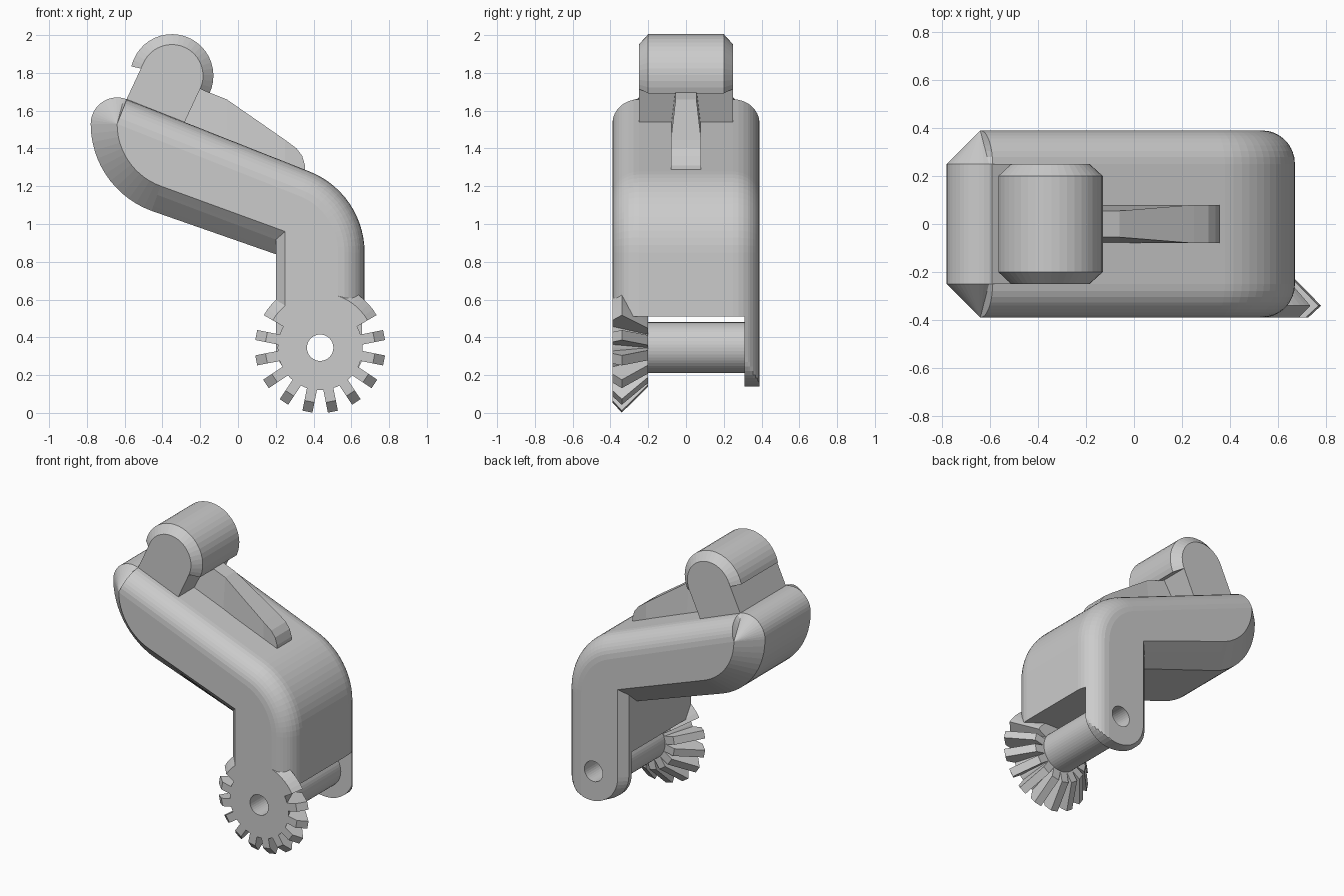
import bpy, bmesh, math
from math import sin, cos, radians, sqrt

if "Cube" in bpy.data.objects:
    bpy.data.objects.remove(bpy.data.objects["Cube"])

steel = bpy.data.materials.new("steel_grey")
steel.diffuse_color = (0.6, 0.6, 0.6, 1)
steel.use_nodes = True
steel.node_tree.nodes["Principled BSDF"].inputs["Base Color"].default_value = steel.diffuse_color


def loft(name, rings, closed=False):
    """Skin equal-length rings of 3D points, capping both ends."""
    bm = bmesh.new()
    vs = [[bm.verts.new(p) for p in r] for r in rings]
    n = len(vs[0])
    for a, b in zip(vs, vs[1:]):
        for i in range(n):
            j = (i + 1) % n
            bm.faces.new((a[i], a[j], b[j], b[i]))
    bm.faces.new(vs[0])
    bm.faces.new(vs[-1][::-1])
    bmesh.ops.remove_doubles(bm, verts=bm.verts, dist=1e-5)
    bmesh.ops.dissolve_degenerate(bm, edges=bm.edges, dist=1e-5)
    bmesh.ops.recalc_face_normals(bm, faces=bm.faces)
    me = bpy.data.meshes.new(name)
    bm.to_mesh(me)
    bm.free()
    me.materials.append(steel)
    ob = bpy.data.objects.new(name, me)
    bpy.context.collection.objects.link(ob)
    return ob


def arc(cx, cz, r, a0, a1, n):
    angs = [radians(a0 + (a1 - a0) * i / n) for i in range(n + 1)]
    return [(cx + r * cos(a), cz + r * sin(a)) for a in angs]


def ring(pts, y):
    return [(x, y, z) for x, z in pts]


E, HALF = 0.14, 0.39          # edge size and half width


def fillet(s):
    return E * (1 - sqrt(max(0, 1 - s * s)))


def leg_chamfer(s):
    return max(0, E * s - 0.09)


# Main lever body: rounded on the back and top, chamfered on nose and underside
def body_profile(s):
    f, c = fillet(s), E * s
    k = leg_chamfer(s)
    p = [(0.67 - f, 0.51)]
    p += arc(0.21, 0.85, 0.46 - f, 0, 68.5, 14)
    p += arc(-0.64, 1.53, E - f, 68.5, 68.5, 1)[:1]
    p += arc(-0.64, 1.53, E - c, 75, 180, 12)
    p += arc(-0.29, 1.53, 0.49 - c, 186, 250, 12)
    p += [(0.2 + k, 0.84 + 0.86 * c), (0.2 + k, 0.51)]
    return p


steps = [0, 0.2, 0.38, 0.55, 0.643, 0.75, 0.85, 0.92, 0.97, 1]
side = [(0.25 + E * s, s) for s in steps]
slices = [(-y, s) for y, s in reversed(side)] + side
loft("lever_body", [ring(body_profile(s), y) for y, s in slices])

# Rear pivot arm below the body
CX, CZ = 0.435, 0.345


def arm_profile(s):
    right, left = 0.67 - fillet(s), 0.2 + leg_chamfer(s)
    pts = [(0.67, 0.51)] + arc(0.46, 0.35, 0.21, 0, -180, 24) + [(0.25, 0.51)]
    out = []
    for x, z in pts:
        if x < 0.46:
            x = 0.46 - (0.46 - x) * (0.46 - left) / 0.21
        out.append((min(x, right), z))
    return out


arm_slices = [(0.31, (0.31 - 0.25) / E)] + [q for q in side if q[0] > 0.32]
arm = loft("rear_pivot_arm", [ring(arm_profile(s), y) for y, s in arm_slices])


# Pivot shaft and gear core
def turned(name, profile, n=48):
    return loft(name, [ring(arc(CX, CZ, r, 0, 360 - 360 / n, n - 1), y) for y, r in profile])


shaft = turned("pivot_shaft", [(-0.22, 0.135), (0.32, 0.135)])
core = turned("gear_core", [(-0.39, 0.225), (-0.2, 0.14)])

# Bore through the pivot
cutter = turned("bore_cutter", [(-0.6, 0.07), (0.6, 0.07)], 32)
cutter.hide_render = True
cutter.hide_viewport = True
for ob in (arm, shaft, core):
    m = ob.modifiers.new("bore", 'BOOLEAN')
    m.operation = 'DIFFERENCE'
    m.object = cutter
    m.solver = 'EXACT'

# Gear teeth, cross-section given as depth and radius
TOOTH = [(-0.39, 0.15), (-0.39, 0.29), (-0.34, 0.345), (-0.2, 0.205), (-0.2, 0.1)]
for i in range(10):
    a = radians(11.25 - 22.5 * i)
    rings = []
    for w in (-0.027, 0.027):
        rings.append([(CX + r * cos(a) - w * sin(a), y, CZ + r * sin(a) + w * cos(a))
                      for y, r in TOOTH])
    loft("gear_tooth_%d" % (i + 1), rings)

# Solid gear rim joining the body
loft("gear_rim", [[(CX + r * cos(radians(a)), y, CZ + r * sin(radians(a))) for y, r in TOOTH]
                  for a in range(30, 151, 6)])

# Upper knob: chamfered half drum on a leaning neck
KX, KZ, KR = -0.35, 1.785, 0.165
ux, uz = cos(radians(65)), sin(radians(65))
neck = arc(KX, KZ, KR, -25, 155, 20)
neck += [(x - 0.33 * ux, z - 0.33 * uz) for x, z in (neck[-1], neck[0])]
loft("knob_neck", [ring(neck, -0.25), ring(neck, 0.25)])


def drum(r):
    return arc(KX, KZ, r, -25, 167, 22) + [(KX, KZ)]


loft("knob_drum", [ring(drum(r), y) for y, r in
                   ((-0.25, KR), (-0.2, 0.22), (0.2, 0.22), (0.25, KR))])

# Tapered fin behind the knob: x, top height, top half width
FIN = [(-0.3, 1.755, 0.055), (-0.21, 1.72, 0.055), (-0.06, 1.66, 0.055), (0.25, 1.445, 0.08),
       (0.31, 1.40, 0.08), (0.34, 1.36, 0.08), (0.355, 1.31, 0.08)]
fin = []
for x, z, w in FIN:
    base = 1.62 - (x + 0.589) * 0.394
    fin.append([(x, -0.08, base), (x, -w, z), (x, w, z), (x, 0.08, base)])
loft("rear_fin", fin)
